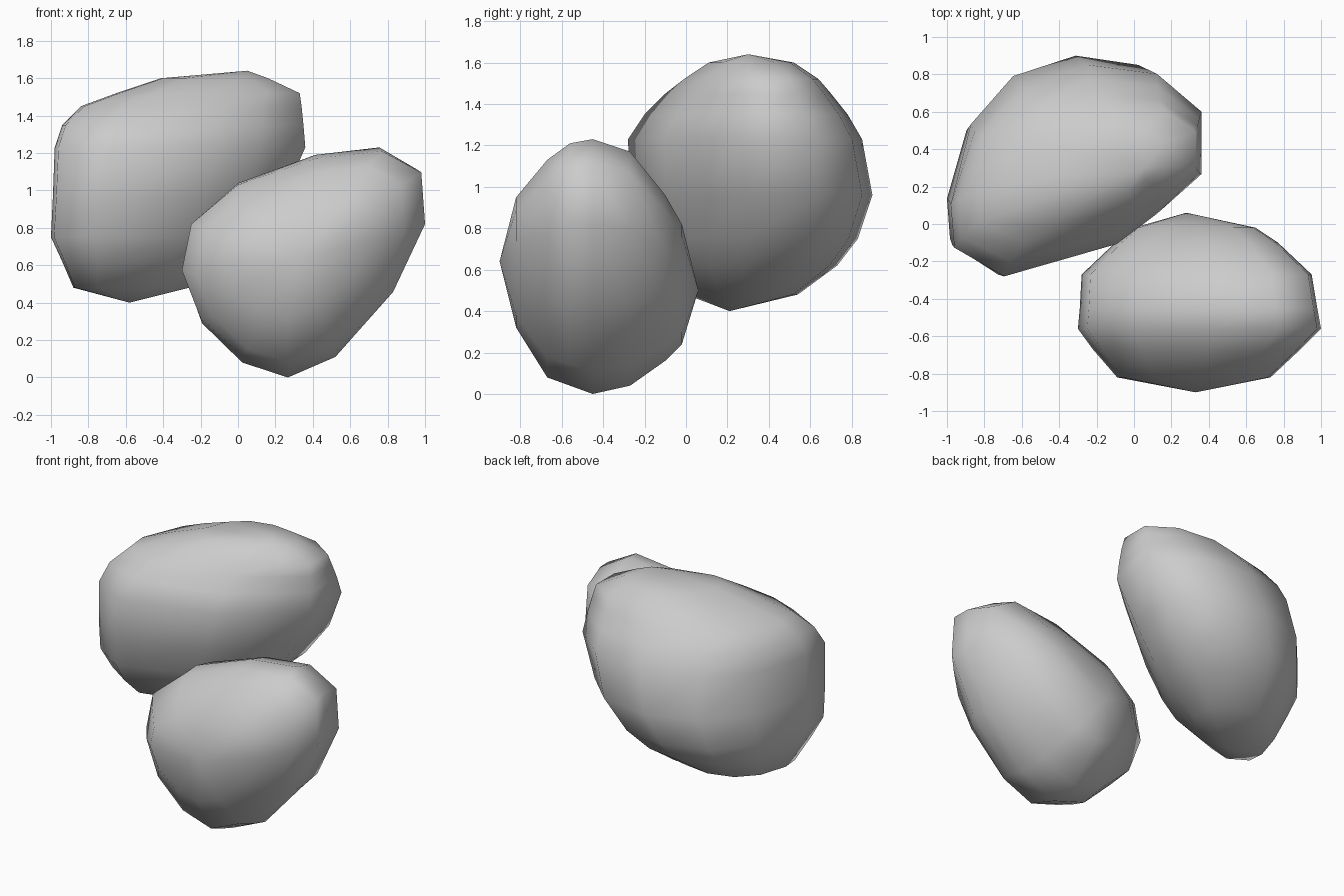
import bpy, bmesh

if "Cube" in bpy.data.objects:
    bpy.data.objects.remove(bpy.data.objects["Cube"])

def stone(name, outline, rings, start, end, to_xyz):
    """Loft one outline through rings (level, u0, u1, v0, v1), closed by a pole at each end."""
    us, vs = [p[0] for p in outline], [p[1] for p in outline]
    u_min, u_size = min(us), max(us) - min(us)
    v_min, v_size = min(vs), max(vs) - min(vs)
    bm = bmesh.new()
    loops = []
    for level, u0, u1, v0, v1 in rings:
        loops.append([bm.verts.new(to_xyz(u0 + (u - u_min) / u_size * (u1 - u0),
                                          v0 + (v - v_min) / v_size * (v1 - v0), level))
                      for u, v in outline])
    n = len(outline)
    for a, b in zip(loops, loops[1:]):
        for i in range(n):
            j = (i + 1) % n
            bm.faces.new((a[i], a[j], b[j], b[i]))
    for loop, pole in ((loops[0], start), (loops[-1], end)):
        tip = bm.verts.new(pole)
        for i in range(n):
            bm.faces.new((loop[i], loop[(i + 1) % n], tip))
    bmesh.ops.recalc_face_normals(bm, faces=bm.faces)
    for f in bm.faces:
        f.smooth = True
    mesh = bpy.data.meshes.new(name)
    bm.to_mesh(mesh)
    bm.free()
    ob = bpy.data.objects.new(name, mesh)
    bpy.context.collection.objects.link(ob)
    return ob

# Front stone: front outline (x, z) stacked along y
front_outline = [(-.30, .56), (-.25, .82), (0, 1.04), (.42, 1.19), (.77, 1.23), (.98, 1.11),
                 (1.0, .82), (.83, .44), (.53, .11), (.27, 0), (.02, .08), (-.20, .29)]
front_rings = [(-.82, -.09, .73, .32, .95), (-.67, -.22, .89, .08, 1.13),
               (-.56, -.30, 1.0, .04, 1.21), (-.45, -.29, .98, 0, 1.23),
               (-.27, -.28, .95, .04, 1.17), (-.10, -.10, .77, .16, .96),
               (-.02, 0, .65, .24, .82)]
stone("front_stone", front_outline, front_rings, (.33, -.90, .64), (.28, .06, .50),
      lambda u, v, w: (u, w, v))

# Rear stone: top outline (x, y) stacked along z
rear_outline = [(-1.0, .12), (-.98, -.12), (-.71, -.28), (-.10, -.10), (.12, .07), (.36, .29),
                (.36, .64), (.12, .85), (-.25, .90), (-.62, .79), (-.87, .53)]
rear_rings = [(.48, -.88, -.26, 0, .54), (.62, -.94, -.05, -.15, .73),
              (.75, -1.0, .09, -.22, .83), (.96, -.99, .24, -.27, .90),
              (1.23, -.98, .36, -.28, .85), (1.35, -.94, .35, -.20, .78),
              (1.45, -.84, .34, -.10, .70), (1.52, -.65, .33, -.01, .64),
              (1.60, -.41, .16, .11, .52)]
stone("rear_stone", rear_outline, rear_rings, (-.58, .21, .40), (.05, .30, 1.64),
      lambda u, v, w: (u, v, w))
